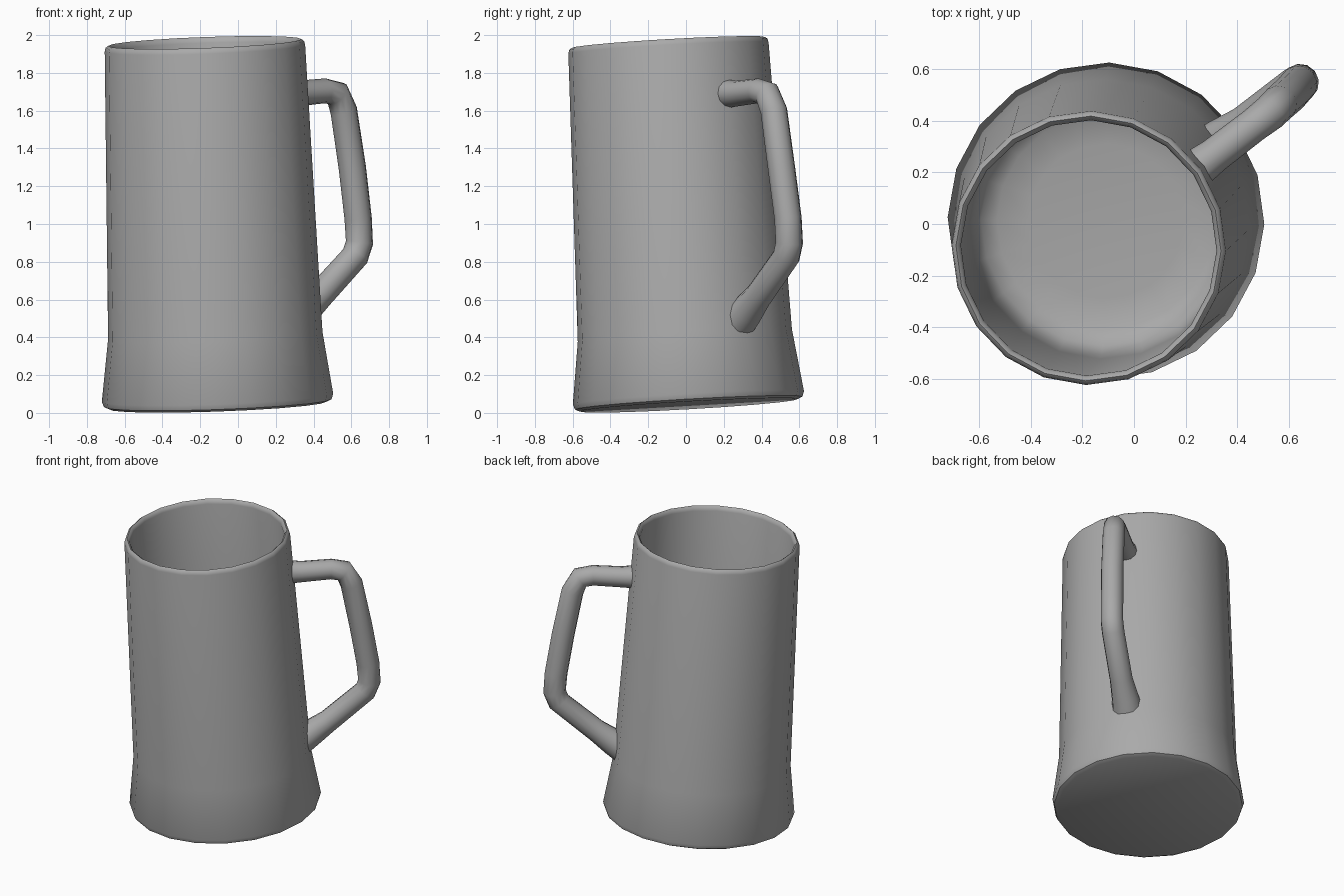
import bpy, bmesh, math
from mathutils import Vector, Matrix

cube = bpy.data.objects.get("Cube")
if cube:
    bpy.data.objects.remove(cube, do_unlink=True)

# Single grey material
grey = bpy.data.materials.new("plain grey")
grey.use_nodes = True
colour = (0.4, 0.4, 0.4, 1)
grey.diffuse_color = colour
grey.node_tree.nodes["Principled BSDF"].inputs["Base Color"].default_value = colour


def bridge_rings(bm, rings):
    """Join successive vertex rings with quads."""
    for a, b in zip(rings, rings[1:]):
        n = len(a)
        for i in range(n):
            j = (i + 1) % n
            bm.faces.new((a[i], a[j], b[j], b[i]))


def finish(name, bm, angle):
    bmesh.ops.recalc_face_normals(bm, faces=bm.faces)
    mesh = bpy.data.meshes.new(name)
    bm.to_mesh(mesh)
    bm.free()
    mesh.materials.append(grey)
    obj = bpy.data.objects.new(name, mesh)
    bpy.context.collection.objects.link(obj)
    bpy.ops.object.select_all(action='DESELECT')
    obj.select_set(True)
    bpy.context.view_layer.objects.active = obj
    bpy.ops.object.shade_smooth_by_angle(angle=math.radians(angle))
    return obj


# Mug body: lathed wall from the base edge, over the rim, down to the floor
SIDES = 20
profile = [(0.578, 0), (0.603, 0.012), (0.613, 0.04), (0.568, 0.37), (0.531, 1.895),
           (0.526, 1.915), (0.513, 1.925), (0.501, 1.915), (0.495, 1.895),
           (0.515, 0.4), (0.51, 0.2), (0.48, 0.13), (0.42, 0.095), (0.3, 0.08)]
bm = bmesh.new()
rings = []
for r, h in profile:
    rings.append([bm.verts.new((r * math.cos(a), r * math.sin(a), h))
                  for a in (math.tau * i / SIDES for i in range(SIDES))])
bridge_rings(bm, rings)
bm.faces.new(rings[0])
bm.faces.new(rings[-1])
body = finish("mug_body", bm, 40)

# Lean the body slightly
lean = Vector((0, 0, 1)).rotation_difference(Vector((-0.036, -0.057, 1)))
body.matrix_world = (Matrix.Translation((-0.107, 0.015, 0.04))
                     @ lean.to_matrix().to_4x4()
                     @ Matrix.Rotation(math.radians(-1.2), 4, 'Z'))

# Handle: round tube swept along a bent path, flared where it meets the wall
path = [((0.23, 0.205, 1.69), 0.078), ((0.31, 0.265, 1.69), 0.068),
        ((0.46, 0.38, 1.705), 0.066), ((0.525, 0.43, 1.69), 0.07),
        ((0.56, 0.465, 1.6), 0.072), ((0.605, 0.505, 1.3), 0.073),
        ((0.636, 0.54, 1.03), 0.073), ((0.643, 0.547, 0.9), 0.073),
        ((0.62, 0.532, 0.83), 0.073), ((0.43, 0.385, 0.62), 0.074),
        ((0.345, 0.325, 0.54), 0.088), ((0.29, 0.28, 0.49), 0.098)]
points = [Vector(p) for p, r in path]
side = Vector((-math.sin(math.radians(38)), math.cos(math.radians(38)), 0))
TUBE = 12
bm = bmesh.new()
rings = []
for i, (p, (_, r)) in enumerate(zip(points, path)):
    before = (p - points[max(i - 1, 0)]).normalized()
    after = (points[min(i + 1, len(points) - 1)] - p).normalized()
    tangent = (before + after).normalized()
    across = (side - tangent * side.dot(tangent)).normalized()
    outward = tangent.cross(across)
    rings.append([bm.verts.new(p + r * (math.cos(a) * across + math.sin(a) * outward))
                  for a in (math.tau * k / TUBE for k in range(TUBE))])
bridge_rings(bm, rings)
bm.faces.new(rings[0])
bm.faces.new(rings[-1])
finish("handle", bm, 60)
